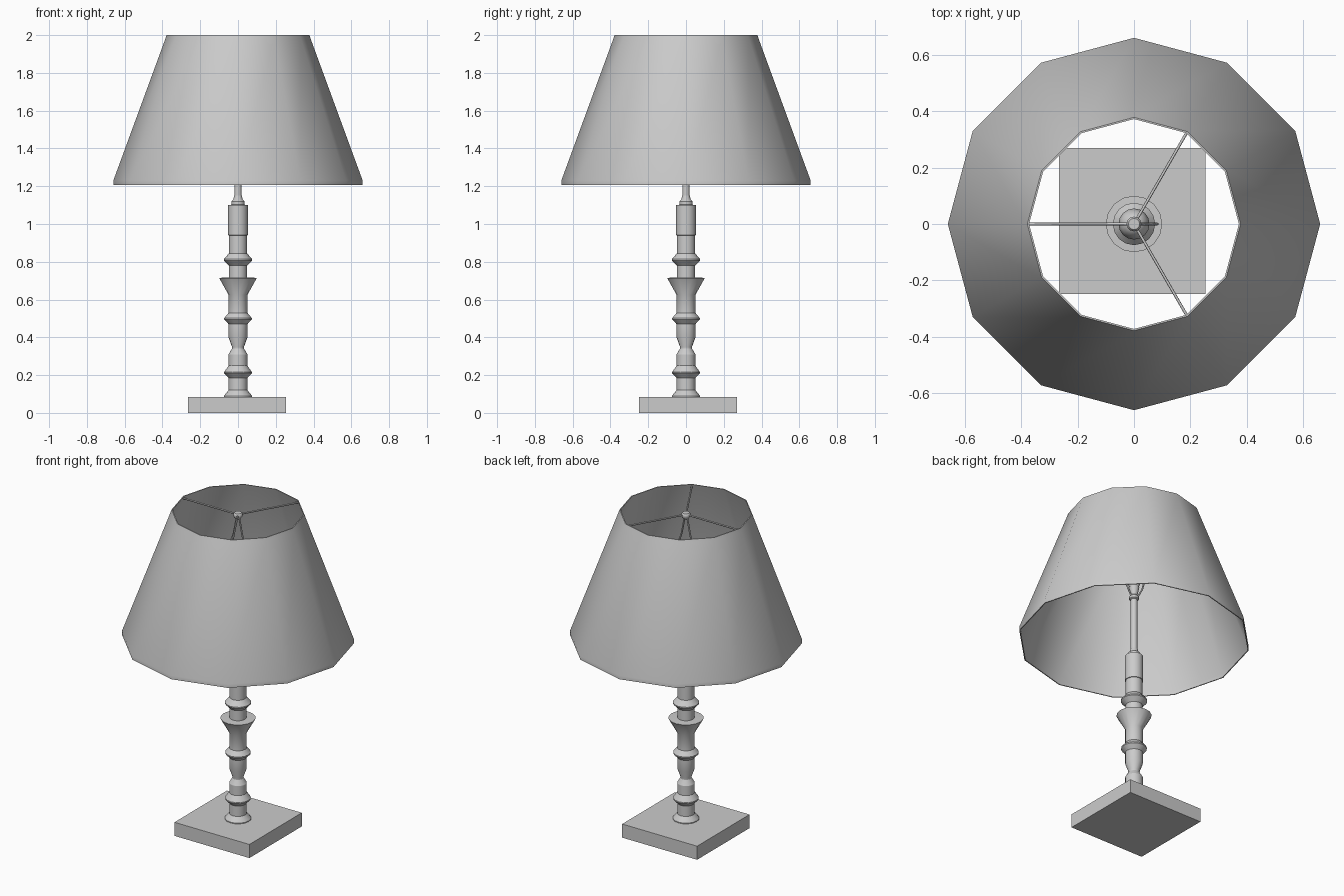
import bpy
from math import cos, sin, pi, radians

if "Cube" in bpy.data.objects:
    bpy.data.objects.remove(bpy.data.objects["Cube"])


def lathe(name, profile, sides, closed=False, angle=40):
    """Revolve (radius, z) points round the z axis; open profiles get end caps."""
    verts = [(r * cos(2 * pi * i / sides), r * sin(2 * pi * i / sides), z)
             for r, z in profile for i in range(sides)]
    n = len(profile)
    faces = []
    for k in range(n if closed else n - 1):
        a, b = k * sides, ((k + 1) % n) * sides
        for i in range(sides):
            j = (i + 1) % sides
            faces.append((a + i, a + j, b + j, b + i))
    if not closed:
        faces.append(tuple(reversed(range(sides))))
        faces.append(tuple(range((n - 1) * sides, n * sides)))
    mesh = bpy.data.meshes.new(name)
    mesh.from_pydata(verts, [], faces)
    obj = bpy.data.objects.new(name, mesh)
    bpy.context.collection.objects.link(obj)
    bpy.ops.object.select_all(action='DESELECT')
    obj.select_set(True)
    bpy.context.view_layer.objects.active = obj
    bpy.ops.object.shade_smooth_by_angle(angle=radians(angle))
    return obj


def wire(name, points, radius):
    """Thin round wire along a polyline."""
    curve = bpy.data.curves.new(name, 'CURVE')
    curve.dimensions = '3D'
    curve.bevel_depth = radius
    curve.bevel_resolution = 1
    curve.use_fill_caps = True
    spline = curve.splines.new('POLY')
    spline.points.add(len(points) - 1)
    for p, co in zip(spline.points, points):
        p.co = (*co, 1)
    obj = bpy.data.objects.new(name, curve)
    bpy.context.collection.objects.link(obj)
    return obj


# Square plinth, slightly off the column axis
bpy.ops.mesh.primitive_cube_add(size=1, location=(-0.006, 0.01, 0.0425))
base = bpy.context.object
base.name = "base"
base.scale = (0.518, 0.518, 0.085)

# Turned column
lathe("column", [
    (0.075, 0.083), (0.075, 0.09), (0.05, 0.12), (0.05, 0.185), (0.073, 0.21),
    (0.073, 0.217), (0.05, 0.25), (0.05, 0.31), (0.032, 0.34), (0.032, 0.35),
    (0.05, 0.40), (0.05, 0.47), (0.073, 0.495), (0.073, 0.502), (0.05, 0.53),
    (0.05, 0.625), (0.10, 0.715), (0.048, 0.717), (0.048, 0.78),
    (0.075, 0.807), (0.075, 0.814), (0.048, 0.845), (0.048, 0.94),
    (0.052, 0.941), (0.052, 1.10), (0.035, 1.102), (0.035, 1.12),
    (0.025, 1.13), (0.02, 1.15)], 16, angle=30)

# Rod with the bulb socket on top
lathe("rod", [(0.019, 1.14), (0.019, 1.47), (0.028, 1.475), (0.028, 1.49),
              (0.019, 1.50), (0.03, 1.55)], 16)
lathe("bulb", [(0.022, 1.53), (0.028, 1.56), (0.048, 1.61), (0.055, 1.65),
               (0.046, 1.69), (0.025, 1.715), (0.004, 1.72)], 16)

# Harp loop, mirrored left and right
half = [(0.02, 1.49), (0.06, 1.56), (0.082, 1.64), (0.082, 1.70),
        (0.062, 1.77), (0.03, 1.86), (0.008, 1.97)]
for side, s in (("left", -1), ("right", 1)):
    wire("harp_" + side, [(s * x, 0, z) for x, z in half], 0.005)

# Hub and three spokes carrying the shade
lathe("hub", [(0.014, 1.96), (0.026, 1.975), (0.026, 1.99), (0.02, 1.997)], 12)
for i in range(3):
    a = radians(60 + 120 * i)
    wire(f"spoke_{i + 1}", [(r * cos(a), r * sin(a), 1.985) for r in (0.01, 0.376)], 0.005)

# Twelve-sided open shade with narrow rims, thin wall
lathe("shade", [
    (0.660, 1.207), (0.660, 1.23), (0.384, 1.982), (0.378, 2.0),
    (0.372, 2.0), (0.378, 1.982), (0.654, 1.23), (0.654, 1.207)], 12, closed=True)
